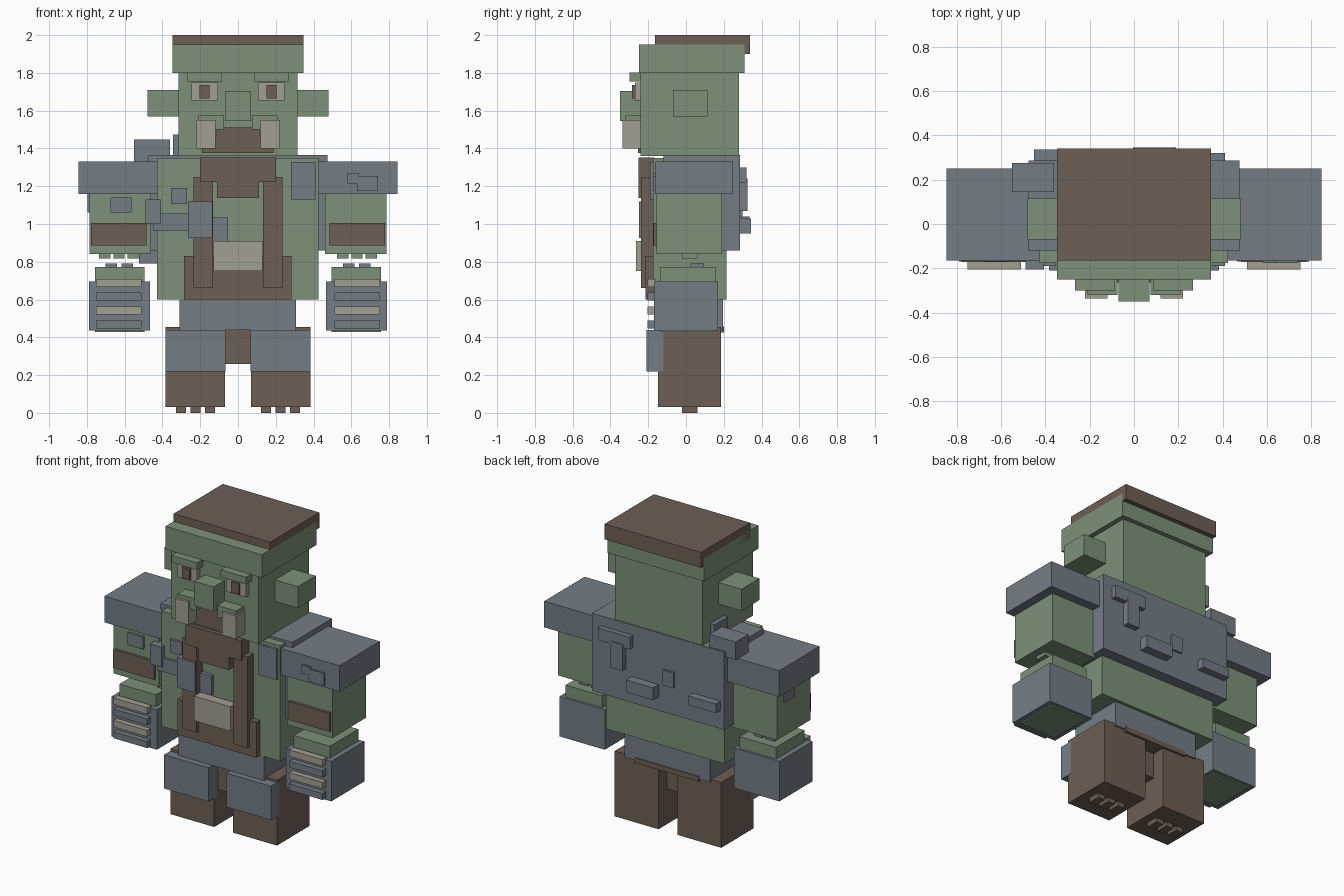
import bpy


def material(name, rgb):
    m = bpy.data.materials.new(name)
    m.diffuse_color = (*rgb, 1)
    return m


GREEN = material("skin_green", (0.205, 0.285, 0.19))
BROWN = material("leather_brown", (0.155, 0.115, 0.092))
GRAY = material("steel_gray", (0.175, 0.205, 0.235))
BONE = material("bone", (0.36, 0.345, 0.29))


def box(name, mat, x, y, z):
    """Box from (low, high) ranges."""
    bpy.ops.mesh.primitive_cube_add(
        size=1, location=[(a + b) / 2 for a, b in (x, y, z)])
    o = bpy.context.object
    o.name = name
    o.scale = [abs(b - a) for a, b in (x, y, z)]
    bpy.ops.object.transform_apply(location=False, rotation=False, scale=True)
    o.data.materials.append(mat)
    return o


def pair(name, mat, x, y, z):
    """Same box on both sides."""
    box(name + "_right", mat, x, y, z)
    box(name + "_left", mat, (-x[1], -x[0]), y, z)


# Head
box("head", GREEN, (-.315, .315), (-.24, .28), (1.36, 1.81))
box("forehead", GREEN, (-.347, .347), (-.25, .31), (1.8, 1.95))
box("hair", BROWN, (-.347, .347), (-.165, .34), (1.9, 2.0))
pair("ear", GREEN, (.31, .48), (-.07, .115), (1.57, 1.71))
box("nose", GREEN, (-.07, .07), (-.35, -.23), (1.545, 1.705))
pair("eyebrow", GREEN, (.085, .267), (-.30, -.23), (1.755, 1.802))
pair("eye", BONE, (.107, .247), (-.27, -.23), (1.655, 1.75))
pair("iris", BROWN, (.15, .205), (-.285, -.26), (1.665, 1.735))
pair("lip", GREEN, (.075, .21), (-.32, -.23), (1.50, 1.575))
pair("tusk", BONE, (.12, .22), (-.335, -.23), (1.4, 1.55))
box("mouth_top", BROWN, (-.115, .115), (-.255, -.23), (1.46, 1.51))
box("mouth", BROWN, (-.19, .187), (-.255, -.23), (1.375, 1.47))

# Torso and back armour
box("torso", GREEN, (-.428, .425), (-.175, .215), (.6, 1.35))
box("back_armour", GRAY, (-.475, .475), (-.12, .287), (.86, 1.365))
box("back_bar", GRAY, (.18, .41), (.28, .32), (1.22, 1.3))
box("back_bar_stem", GRAY, (.23, .32), (.28, .325), (1.07, 1.24))
box("back_block", GRAY, (-.005, .19), (.28, .345), (.95, 1.03))
box("back_plate", GRAY, (-.12, -.04), (.28, .3), (1.04, 1.14))
box("back_lug", GRAY, (-.45, -.25), (.28, .335), (.98, 1.04))
box("shoulder_buckle", GRAY, (-.55, -.36), (.145, .275), (1.33, 1.447))
box("shoulder_buckle_tab", GRAY, (-.345, -.31), (.06, .2), (1.36, 1.475))
box("side_pouch", GRAY, (-.525, -.42), (-.08, .06), (.79, .95))

# Leather apron, chest and buckle
box("apron", BROWN, (-.285, .282), (-.215, -.17), (.6, .83))
pair("apron_strap", BROWN, (.132, .235), (-.237, -.17), (.66, 1.25))
box("beard", BROWN, (-.2, .2), (-.252, -.17), (1.222, 1.352))
box("beard_tip", BROWN, (-.11, .11), (-.252, -.17), (1.138, 1.24))
box("belt_buckle", BONE, (-.13, .13), (-.265, -.2), (.75, .91))

# Chest straps
box("chest_plate", GRAY, (.28, .41), (-.19, -.16), (1.13, 1.328))
box("strap_end", GRAY, (-.49, -.407), (-.205, -.12), (1.0, 1.13))
box("strap", GRAY, (-.45, -.25), (-.19, -.16), (.965, 1.055))
box("strap_plate", GRAY, (-.265, -.135), (-.25, -.17), (.925, 1.12))
box("strap_tip", GRAY, (-.137, -.052), (-.2, -.17), (.91, 1.035))
box("chest_patch", GRAY, (-.355, -.27), (-.19, -.16), (1.105, 1.19))

# Arms
pair("shoulder_pad", GRAY, (.425, .845), (-.165, .25), (1.16, 1.33))
pair("upper_arm", GREEN, (.46, .787), (-.155, .19), (.84, 1.17))
pair("arm_band", BROWN, (.485, .777), (-.172, -.14), (.885, 1.005))
box("arm_patch", GRAY, (-.675, -.565), (-.17, -.14), (1.06, 1.14))
box("arm_side_patch", GRAY, (-.797, -.77), (.02, .12), (1.06, 1.17))
box("pad_patch_upper", GRAY, (.58, .64), (-.175, -.16), (1.215, 1.27))
box("pad_patch_lower", GRAY, (.63, .74), (-.175, -.16), (1.175, 1.255))
pair("wrist", GREEN, (.495, .757), (-.137, .155), (.68, .772))
pair("gauntlet", GRAY, (.465, .79), (-.17, .17), (.435, .695))
pair("palm", GREEN, (.495, .757), (-.137, .15), (.427, .45))
for i, z in enumerate((.667, .595, .52, .447)):
    pair(f"finger_{i}", GRAY if i % 2 else BONE,
         (.51, .752), (-.205, -.16), (z, z + .042))
for i in range(3):
    x = .525 + i * .075
    pair(f"elbow_stud_{i}", GREEN, (x, x + .06), (-.02, .06), (.817, .85))
for i in range(2):
    x = .555 + i * .085
    pair(f"wrist_stud_{i}", GRAY, (x, x + .062), (.025, .095), (.76, .79))

# Hips and legs
box("pelvis", GRAY, (-.31, .307), (-.17, .195), (.44, .6))
box("loin_cloth", BROWN, (-.08, .08), (-.11, .1), (.26, .455))
box("seat_patch", BROWN, (-.23, .23), (.1, .2), (.425, .458))
pair("leg", BROWN, (.068, .383), (-.147, .185), (.03, .455))
pair("knee_plate", GRAY, (.065, .384), (-.21, -.12), (.22, .44))
for i in range(3):
    x = .122 + i * .076
    pair(f"sole_stud_{i}", BROWN, (x, x + .053), (-.02, .06), (0, .04))
